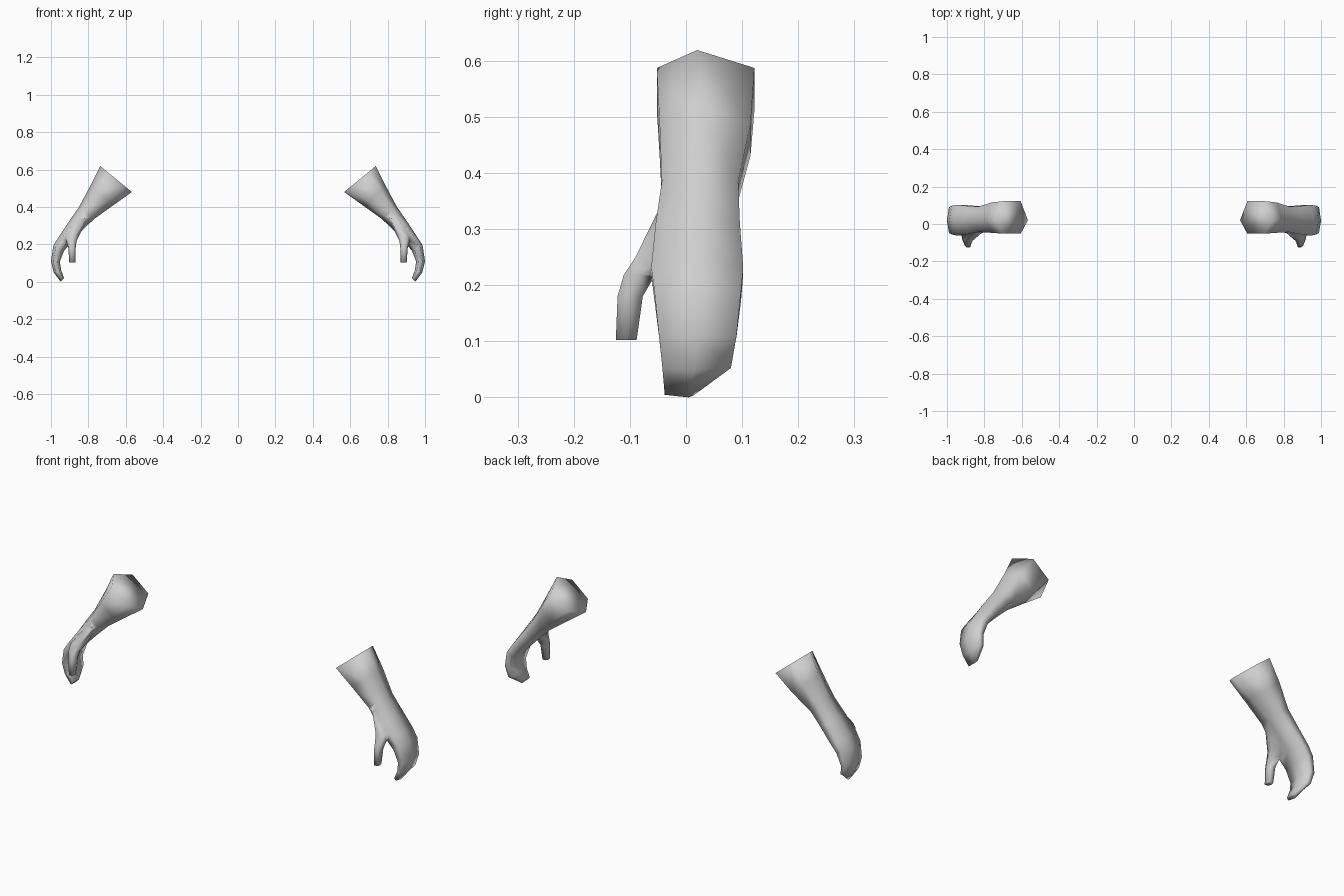
import bpy, bmesh
from mathutils import Vector

if "Cube" in bpy.data.objects:
    bpy.data.objects.remove(bpy.data.objects["Cube"])

grey = bpy.data.materials.new("light_grey")
grey.diffuse_color = (0.62, 0.62, 0.62, 1)
grey.use_nodes = True
grey.node_tree.nodes["Principled BSDF"].inputs["Base Color"].default_value = grey.diffuse_color


def loft(name, rings):
    """Closed smooth-shaded skin through a list of equal-length rings."""
    bm = bmesh.new()
    vs = [[bm.verts.new(p) for p in ring] for ring in rings]
    n = len(vs[0])
    for a, b in zip(vs, vs[1:]):
        for i in range(n):
            j = (i + 1) % n
            bm.faces.new((a[i], a[j], b[j], b[i]))
    bm.faces.new(vs[0])
    bm.faces.new(vs[-1][::-1])
    bmesh.ops.recalc_face_normals(bm, faces=bm.faces)
    for f in bm.faces:
        f.smooth = True
    mesh = bpy.data.meshes.new(name)
    bm.to_mesh(mesh)
    bm.free()
    mesh.materials.append(grey)
    ob = bpy.data.objects.new(name, mesh)
    bpy.context.collection.objects.link(ob)
    return ob


def arm_ring(outer, inner, y0, y1, ymid):
    """Six-sided section between an outer and an inner (x, z) point."""
    o, i = Vector(outer), Vector(inner)
    ring = []
    for t, y in ((0, ymid), (.23, y1), (.77, y1), (1, ymid), (.77, y0), (.23, y0)):
        p = o.lerp(i, t)
        ring.append((p.x, y, p.y))
    return ring


def thumb_ring(x0, x1, y0, y1, z):
    """Six-sided level section of the thumb."""
    w, ym = x1 - x0, (y0 + y1) / 2
    return [(x0, ym, z), (x0 + w * .2, y0, z), (x1 - w * .2, y0, z),
            (x1, ym, z), (x1 - w * .2, y1, z), (x0 + w * .2, y1, z)]


# Forearm, palm and joined fingers, from cuff to fingertip
arm = loft("forearm_and_hand", [arm_ring(*s) for s in (
    ((.737, .619), (.567, .48), -.052, .122, .02),
    ((.790, .512), (.670, .407), -.047, .115, .025),
    ((.850, .400), (.770, .335), -.043, .093, .025),
    ((.907, .318), (.822, .285), -.054, .096, .022),
    ((.960, .237), (.890, .215), -.062, .102, .020),
    ((.987, .195), (.930, .165), -.056, .098, .020),
    ((1.00, .110), (.953, .107), -.048, .090, .018),
    ((.985, .050), (.945, .060), -.042, .080, .015),
    ((.948, .000), (.930, .020), -.038, .015, .005),
)])

# Thumb, rooted inside the wrist
thumb = loft("thumb", [thumb_ring(*s) for s in (
    (.800, .860, -.046, .010, .340),
    (.848, .925, -.090, .000, .250),
    (.863, .918, -.111, -.055, .218),
    (.868, .907, -.122, -.077, .180),
    (.870, .902, -.125, -.088, .102),
)])

# Join the thumb to the hand, then mirror to the other side
join = arm.modifiers.new("join_thumb", 'BOOLEAN')
join.operation = 'UNION'
join.solver = 'EXACT'
join.object = thumb
bpy.context.view_layer.objects.active = arm
bpy.ops.object.modifier_apply(modifier=join.name)
bpy.data.objects.remove(thumb)
mirror = arm.modifiers.new("other_side", 'MIRROR')
mirror.use_mirror_merge = False
